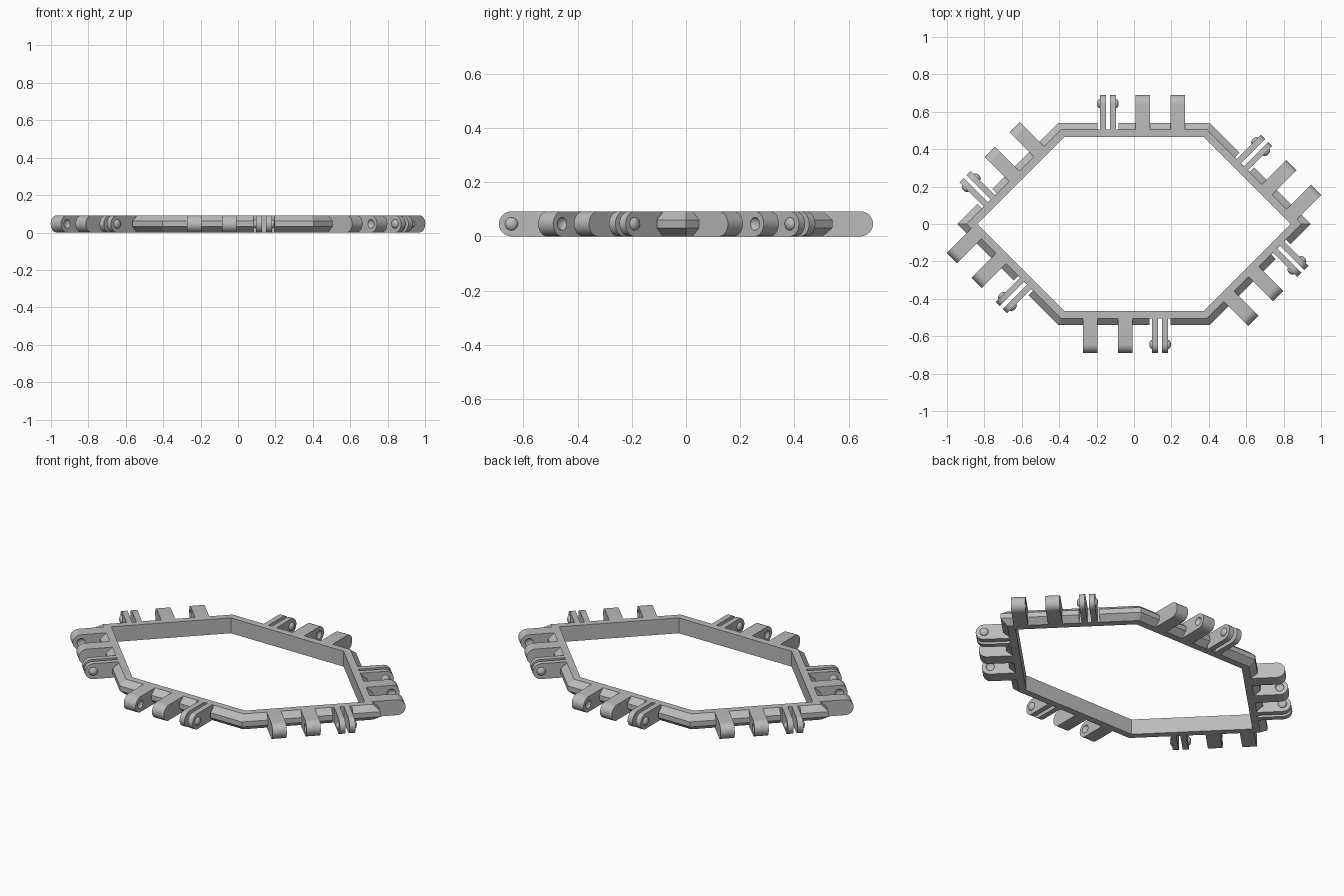
import bpy, bmesh, math
from mathutils import Matrix, Vector

if "Cube" in bpy.data.objects:
    bpy.data.objects.remove(bpy.data.objects["Cube"])

H = 0.092                    # ring height
HALF_Y, HALF_X = 0.54, 0.944  # outer hexagon
REACH = 0.15                 # hinge length beyond the ring
PIVOT = REACH - H / 2
STEP = 0.187                 # hinge spacing

grey = bpy.data.materials.new("grey_plastic")
grey.use_nodes = True
colour = (0.5, 0.5, 0.5, 1)
grey.diffuse_color = colour
grey.node_tree.nodes["Principled BSDF"].inputs["Base Color"].default_value = colour


def to_mesh(bm, name):
    bmesh.ops.recalc_face_normals(bm, faces=bm.faces[:])
    me = bpy.data.meshes.new(name)
    bm.to_mesh(me)
    bm.free()
    me.materials.append(grey)
    return me


def place(name, me, matrix=Matrix()):
    ob = bpy.data.objects.new(name, me)
    bpy.context.collection.objects.link(ob)
    ob.matrix_world = matrix
    return ob


def smooth(me):
    me.shade_smooth()
    me.set_sharp_from_angle(angle=math.radians(30))
    return me


def cut(me, cutter_me):
    """Return the mesh with the cutter taken away."""
    body, cutter = place("body", me), place("cutter", cutter_me)
    cutter.hide_render = True
    mod = body.modifiers.new("cut", "BOOLEAN")
    mod.operation, mod.solver, mod.object = "DIFFERENCE", "EXACT", cutter
    dg = bpy.context.evaluated_depsgraph_get()
    result = bpy.data.meshes.new_from_object(body.evaluated_get(dg))
    bpy.data.objects.remove(body)
    bpy.data.objects.remove(cutter)
    return result


def add_lug(bm, width):
    """Plate with a rounded outer end, centred on x and z."""
    r = H / 2
    outline = [(-0.036, -r)]
    for i in range(17):
        a = -math.pi / 2 + math.pi * i / 16
        outline.append((PIVOT + r * math.cos(a), r * math.sin(a)))
    outline.append((-0.036, r))
    face = bm.faces.new([bm.verts.new((-width / 2, y, z)) for y, z in outline])
    ext = bmesh.ops.extrude_face_region(bm, geom=[face])
    verts = [g for g in ext["geom"] if isinstance(g, bmesh.types.BMVert)]
    bmesh.ops.translate(bm, verts=verts, vec=(width, 0, 0))


def add_dome(bm, x):
    m = (Matrix.Translation((x, PIVOT, 0)) @ Matrix.Diagonal((0.015, 0.024, 0.024, 1))
         @ Matrix.Rotation(math.pi / 2, 4, "Y"))
    bmesh.ops.create_uvsphere(bm, u_segments=24, v_segments=12, radius=1, matrix=m)


# Sides in clockwise order; the opposite half repeats by a half turn
sides = []
for turn in (0, math.pi):
    for name, angle, first in (("straight", 0, -0.14), ("diagonal_a", -45, -0.10),
                               ("diagonal_b", -135, -0.174)):
        rot = Matrix.Rotation(turn + math.radians(angle), 4, "Z")
        shift = 0 if angle == 0 else math.copysign((HALF_X - HALF_Y / 2 - HALF_Y / 2)
                                                   * math.sqrt(0.5), angle + 90)
        dist = HALF_Y if angle == 0 else HALF_X * math.sqrt(0.5)
        # middle of the diagonal side lies off the foot of its normal
        shift = -shift if angle == 0 else (-1 if angle == -135 else 1) * \
            (HALF_X - HALF_Y) * math.sqrt(0.5)
        sides.append((name + ("_back" if turn == 0 else "_front"), first,
                      rot @ Matrix.Translation((shift, dist, H / 2))))

# Hexagonal ring: a chamfered section swept round the six corners
bm = bmesh.new()
section = [(0.075, 0), (0.035, 0), (0, 0.031), (0, 0.061), (0.035, H), (0.075, H)]
loops = []
for inset, z in section:
    y, tip = HALF_Y - inset, HALF_X - inset * math.sqrt(2)
    x = tip - y
    loops.append([bm.verts.new((a, b, z)) for a, b in
                  ((x, y), (tip, 0), (x, -y), (-x, -y), (-tip, 0), (-x, y))])
for i, loop in enumerate(loops):
    nxt = loops[(i + 1) % len(loops)]
    for j in range(6):
        k = (j + 1) % 6
        bm.faces.new((loop[j], loop[k], nxt[k], nxt[j]))
ring = to_mesh(bm, "ring")

# Recesses in the ring behind each clip
bm = bmesh.new()
for name, first, frame in sides:
    m = frame @ Matrix.Translation((first, 0.033, 0)) @ Matrix.Diagonal((0.112, 0.134, 0.2, 1))
    bmesh.ops.create_cube(bm, size=1, matrix=m)
place("hexagon_ring", cut(ring, to_mesh(bm, "recesses")))

# Hinge tab with a round socket on its +x face
bm = bmesh.new()
add_lug(bm, 0.078)
tab = to_mesh(bm, "hinge_tab")
bm = bmesh.new()
add_dome(bm, 0.040)
tab = smooth(cut(tab, to_mesh(bm, "socket")))

# Clip plate with a round bump on its -x face
bm = bmesh.new()
add_lug(bm, 0.032)
add_dome(bm, -0.016)
plate = smooth(to_mesh(bm, "clip_plate"))

# Two clip plates and two facing tabs on every side
flip = Matrix.Rotation(math.pi, 4, "Y")
for name, first, frame in sides:
    for part, me, x, turn in (("clip_plate_1", plate, first - 0.027, Matrix()),
                              ("clip_plate_2", plate, first + 0.027, flip),
                              ("hinge_tab_1", tab, first + STEP, Matrix()),
                              ("hinge_tab_2", tab, first + 2 * STEP, flip)):
        place(part + "_" + name, me, frame @ Matrix.Translation((x, 0, 0)) @ turn)
